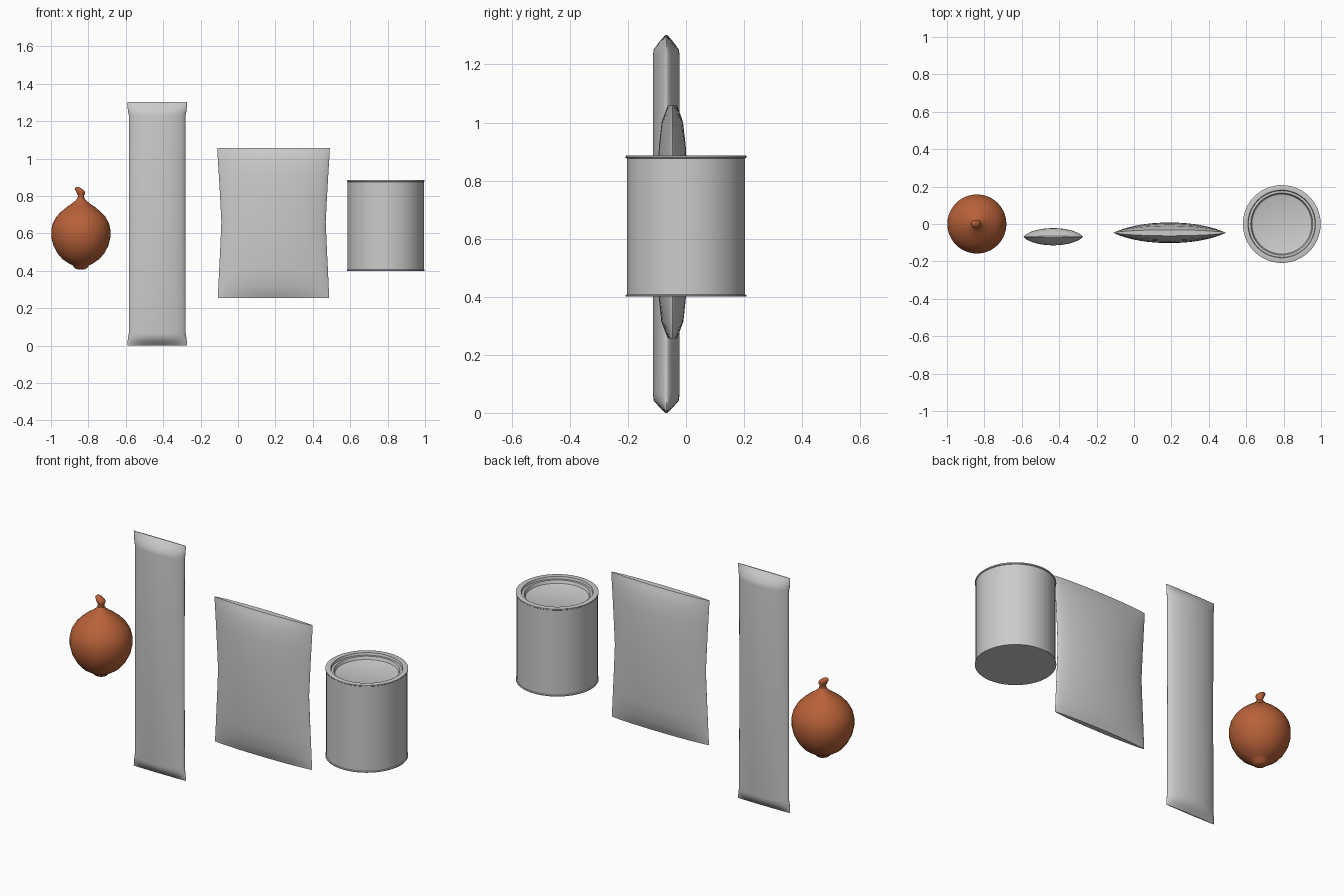
import bpy, bmesh
from math import cos, sin, pi, radians


def loft(name, rings, n=48, power=1.0, angle=40):
    """Skin a stack of rings (x, y, z, half_width, half_depth) and cap the ends."""
    bm = bmesh.new()
    loops = []
    for x, y, z, rx, ry in rings:
        loop = []
        for i in range(n):
            t = 2 * pi * i / n
            s = sin(t)
            d = abs(s) ** power * (1 if s >= 0 else -1)
            loop.append(bm.verts.new((x + rx * cos(t), y + ry * d, z)))
        loops.append(loop)
    for a, b in zip(loops, loops[1:]):
        for i in range(n):
            j = (i + 1) % n
            bm.faces.new((a[i], a[j], b[j], b[i]))
    bm.faces.new(loops[0][::-1])
    bm.faces.new(loops[-1])
    bmesh.ops.recalc_face_normals(bm, faces=bm.faces)
    mesh = bpy.data.meshes.new(name)
    bm.to_mesh(mesh)
    bm.free()
    ob = bpy.data.objects.new(name, mesh)
    bpy.context.collection.objects.link(ob)
    bpy.ops.object.select_all(action='DESELECT')
    ob.select_set(True)
    bpy.context.view_layer.objects.active = ob
    bpy.ops.object.shade_smooth_by_angle(angle=radians(angle))
    return ob


# Onion: round bulb with a root nub, and a small twisted stem
skin = bpy.data.materials.new("onion_skin")
skin.diffuse_color = (0.48, 0.12, 0.04, 1)
OX = -0.84
bulb = [(0.408, 0.018), (0.415, 0.034), (0.428, 0.042), (0.438, 0.062),
        (0.462, 0.098), (0.495, 0.126), (0.535, 0.147), (0.58, 0.158),
        (0.62, 0.158), (0.655, 0.150), (0.69, 0.130), (0.715, 0.107),
        (0.74, 0.077), (0.76, 0.048), (0.776, 0.028), (0.79, 0.018)]
onion = loft("onion_bulb", [(OX, 0, z, r, r) for z, r in bulb], 40)
stem = [(0, 0.785, 0.019), (0, 0.803, 0.016), (0.001, 0.812, 0.022),
        (-0.002, 0.824, 0.023), (-0.010, 0.834, 0.021),
        (-0.016, 0.843, 0.014), (-0.019, 0.848, 0.006)]
stalk = loft("onion_stem", [(OX + dx, 0, z, r, r) for dx, z, r in stem], 16, angle=60)
for ob in (onion, stalk):
    ob.data.materials.append(skin)

# Slim stick packet with pinched, flared ends
stick = [(0.0, 0.160, 0.003), (0.02, 0.159, 0.024), (0.042, 0.156, 0.043),
         (0.065, 0.152, 0.046), (0.65, 0.151, 0.046), (1.232, 0.152, 0.046),
         (1.252, 0.156, 0.043), (1.278, 0.159, 0.024), (1.302, 0.160, 0.003)]
loft("stick_packet", [(-0.432, -0.068, z, w, d) for z, w, d in stick], 48, 1.2)

# Wide pillow bag with a narrower waist
bag = [(0.256, 0.297, 0.015), (0.28, 0.297, 0.025), (0.315, 0.295, 0.038),
       (0.40, 0.291, 0.047), (0.52, 0.285, 0.053), (0.66, 0.279, 0.055),
       (0.80, 0.286, 0.053), (0.92, 0.293, 0.046), (1.0, 0.298, 0.037),
       (1.035, 0.300, 0.025), (1.058, 0.301, 0.016)]
loft("pillow_bag", [(0.19, -0.047, z, w, d) for z, w, d in bag], 64, 1.35)

# Tin can with rolled rims and a recessed lid
can = [(0.400, 0.204), (0.400, 0.208), (0.405, 0.208), (0.407, 0.204),
       (0.876, 0.204), (0.879, 0.208), (0.885, 0.208), (0.887, 0.204),
       (0.885, 0.181), (0.872, 0.178), (0.872, 0.166), (0.856, 0.160),
       (0.852, 0.150)]
loft("tin_can", [(0.79, 0, z, r, r) for z, r in can], 64)
